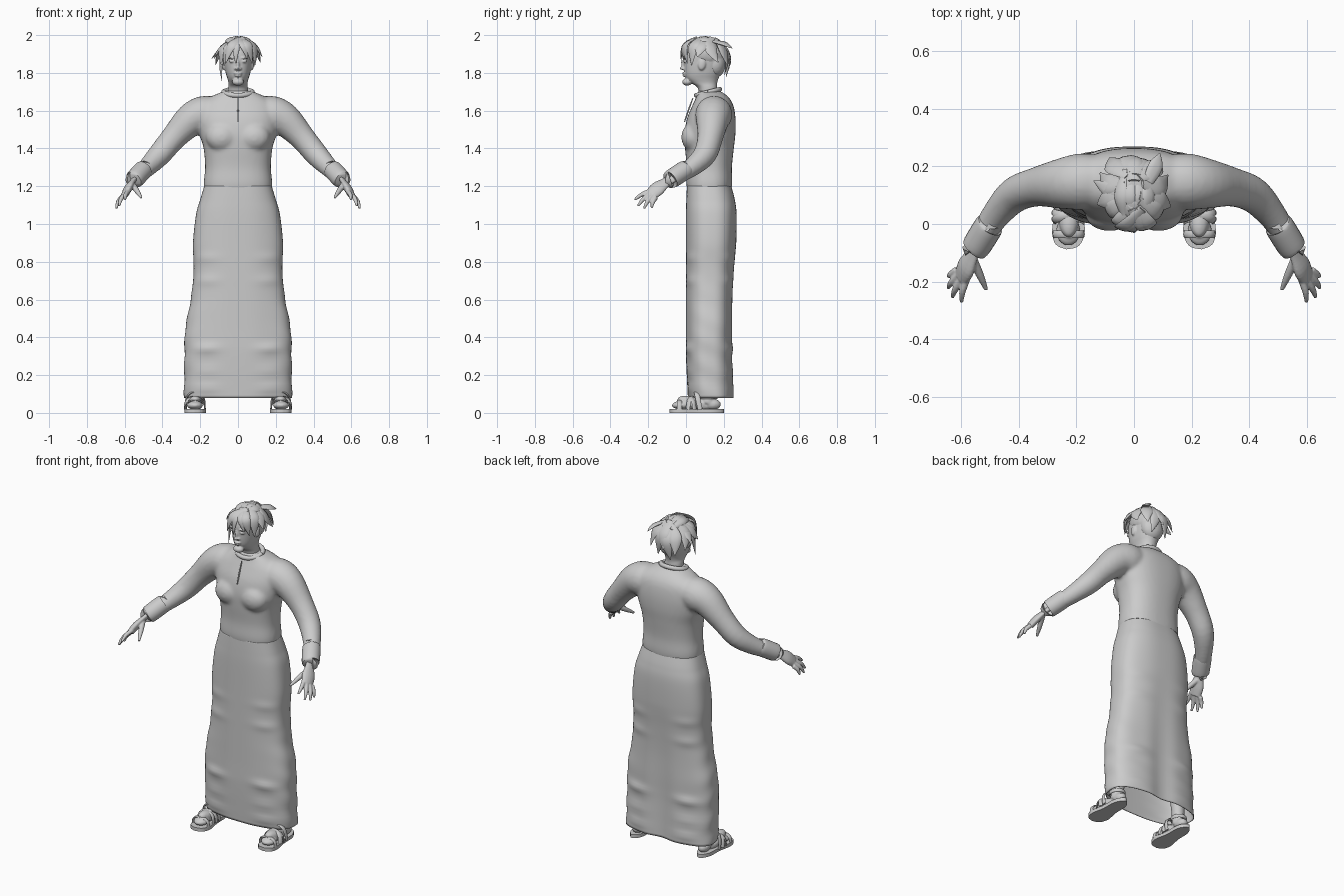
import bpy, bmesh
from math import sin, cos, pi, exp
from mathutils import Vector, Matrix

if "Cube" in bpy.data.objects:
    bpy.data.objects.remove(bpy.data.objects["Cube"], do_unlink=True)

clay = bpy.data.materials.new("light grey")
clay.use_nodes = True
clay.diffuse_color = (.6, .6, .6, 1)
clay.node_tree.nodes["Principled BSDF"].inputs["Base Color"].default_value = (.6, .6, .6, 1)


def finish(name, bm, voxel=0, smooth=0, mirror=False, thick=0):
    """Turn a bmesh into a shaded object, optionally fused, mirrored or thickened."""
    bmesh.ops.recalc_face_normals(bm, faces=bm.faces)
    mesh = bpy.data.meshes.new(name)
    bm.to_mesh(mesh)
    bm.free()
    obj = bpy.data.objects.new(name, mesh)
    bpy.context.collection.objects.link(obj)
    mesh.materials.append(clay)
    for other in bpy.context.selected_objects:
        other.select_set(False)
    obj.select_set(True)
    bpy.context.view_layer.objects.active = obj
    bpy.ops.object.shade_smooth_by_angle(angle=.9)
    if voxel:
        fuse = obj.modifiers.new("fuse", 'REMESH')
        fuse.mode, fuse.voxel_size, fuse.use_smooth_shade = 'VOXEL', voxel, True
    if smooth:
        relax = obj.modifiers.new("relax", 'SMOOTH')
        relax.factor, relax.iterations = .5, smooth
    if thick:
        obj.modifiers.new("cloth", 'SOLIDIFY').thickness = thick
    if mirror:
        obj.modifiers.new("mirror", 'MIRROR').use_mirror_merge = False
    return obj


def spline(rows, steps):
    """Catmull-Rom samples through rows of numbers."""
    rows = [Vector(r) for r in rows]
    pad = [rows[0]] + rows + [rows[-1]]
    out = []
    for a, b, c, d in zip(pad, pad[1:], pad[2:], pad[3:]):
        for i in range(steps):
            t = i / steps
            out.append(b + (c - a) * (t / 2) + (a * 2 - b * 5 + c * 4 - d) * (t * t / 2)
                       + (b * 3 - a - c * 3 + d) * (t ** 3 / 2))
    return out + [rows[-1]]


def loft(bm, rings, caps=True):
    loops = [[bm.verts.new(p) for p in ring] for ring in rings]
    n = len(loops[0])
    for low, high in zip(loops, loops[1:]):
        for i in range(n):
            j = (i + 1) % n
            bm.faces.new((low[i], low[j], high[j], high[i]))
    if caps:
        bm.faces.new(loops[0][::-1])
        bm.faces.new(loops[-1])


def body_rings(rows, steps, n, power):
    """Rounded level sections from (height, half width, front, back)."""
    def bend(v):
        return (1 if v > 0 else -1) * abs(v) ** (2 / power)
    angles = [2 * pi * i / n for i in range(n)]
    return [[Vector((w * bend(cos(a)), (f + b) / 2 + (b - f) / 2 * bend(sin(a)), z)) for a in angles]
            for z, w, f, b in spline(rows, steps)]


def tube(bm, rows, steps=4, n=12, flat=1, centre=None, up=(0, 0, 1)):
    """Tapered tube through (x, y, z, radius); flat squashes it towards centre or up."""
    path = spline(rows, steps)
    rings = []
    for i, p in enumerate(path):
        here = p.xyz
        ahead = (path[min(i + 1, len(path) - 1)].xyz - path[max(i - 1, 0)].xyz).normalized()
        out = here - Vector(centre) if centre else Vector(up)
        side = ahead.cross(out).normalized()
        out = side.cross(ahead)
        rings.append([here + p.w * (side * cos(2 * pi * k / n) + out * (flat * sin(2 * pi * k / n)))
                      for k in range(n)])
    loft(bm, rings)


def blob(bm, place, size, tilt=0):
    bmesh.ops.create_uvsphere(bm, u_segments=20, v_segments=12, radius=1, matrix=Matrix.Translation(place)
                              @ Matrix.Rotation(tilt, 4, 'X') @ Matrix.Diagonal((*size, 1)))


def flip(p):
    return (-p[0], *p[1:])


# Skirt with creased folds over both legs
skirt = body_rings([(.08, .285, .01, .258), (.3, .284, 0, .25), (.45, .278, 0, .25), (.6, .25, 0, .25),
                    (.75, .235, 0, .256), (.9, .238, 0, .266), (1.05, .222, 0, .268),
                    (1.13, .2, .002, .258), (1.2, .179, .005, .24)], 10, 96, 2.7)
for ring in skirt:
    for p in ring:
        front = -1 if p.y < .13 else 1
        leg = exp(-((abs(p.x) - .17) / .07) ** 2)
        low = max(0, 1 - p.z / .9)
        fold = sum(size * exp(-((p.z - z) / .026) ** 2) for z, size in
                   ((.13, .008), (.22, .007), (.34, .012), (.7, .006), (.82, .005)))
        p.y += front * leg * (fold - .004)
        p.y -= front * .022 * low * exp(-(p.x / .07) ** 2) * (front > 0)
        p.x *= 1 + .012 * low * sin(p.z * 48 + p.y * 20)
bm = bmesh.new()
loft(bm, skirt, caps=False)
finish("skirt", bm, thick=.004)

# Bodice and sleeves fused into one garment
arm = [(.1, .15, 1.585, .085), (.18, .147, 1.58, .098), (.25, .14, 1.55, .088), (.34, .128, 1.458, .068),
       (.415, .1, 1.368, .062), (.48, .03, 1.3, .05), (.525, -.04, 1.258, .042)]
bm = bmesh.new()
loft(bm, body_rings([(1.12, .16, .025, .22), (1.2, .181, .003, .243), (1.3, .174, .004, .243),
                     (1.4, .182, -.005, .253), (1.48, .205, -.008, .262), (1.56, .215, .006, .262),
                     (1.63, .2, .035, .25), (1.675, .14, .055, .222), (1.705, .07, .06, .18)], 6, 64, 2.4))
for side in (tuple, flip):
    tube(bm, [side(p) for p in arm], n=24)
    blob(bm, side((.085, .035, 1.46)), (.085, .06, .075))
finish("bodice", bm, voxel=.011, smooth=5)

# Neck opening and collar
bm = bmesh.new()
tube(bm, [(0, .036, 1.665, .003), (0, .012, 1.6, .004), (0, -.008, 1.54, .003)], up=(1, 0, 0))
finish("neck_slit", bm)
bm = bmesh.new()
turns = [2 * pi * i / 40 for i in range(41)]
tube(bm, [(.076 * cos(a), .117 + .062 * sin(a), 1.697 + .016 * sin(a), .013) for a in turns], steps=1)
finish("collar", bm)

# Cuffs
bm = bmesh.new()
tube(bm, [(.5, -.003, 1.288, .046), (.505, -.01, 1.283, .051), (.545, -.075, 1.24, .05),
          (.55, -.082, 1.235, .044)], n=24)
finish("cuffs", bm, mirror=True)

# Hands
bm = bmesh.new()
tube(bm, [(.54, -.065, 1.245, .028), (.56, -.105, 1.222, .029), (.582, -.15, 1.188, .042),
          (.598, -.185, 1.155, .036)], flat=.5, n=16, up=(.7, .1, .7))
for knuckle, tip in (((.58, -.19, 1.175), (.598, -.272, 1.128)), ((.597, -.19, 1.16), (.63, -.255, 1.095)),
                     ((.61, -.178, 1.148), (.645, -.222, 1.082)), ((.615, -.16, 1.14), (.643, -.182, 1.085))):
    a, b = Vector(knuckle), Vector(tip)
    middle = a.lerp(b, .5) + Vector((.006, -.004, .004))
    tube(bm, [(*a, .013), (*middle, .0115), (*b, .006)])
tube(bm, [(.56, -.12, 1.21, .016), (.535, -.175, 1.175, .014), (.512, -.228, 1.14, .007)])
finish("hands", bm, voxel=.004, smooth=3, mirror=True)

# Head, neck and face
bm = bmesh.new()
loft(bm, body_rings([(1.66, .055, .075, .17), (1.72, .052, .062, .165), (1.745, .05, .03, .165),
                     (1.77, .056, .002, .172), (1.8, .065, -.008, .185), (1.85, .073, -.012, .2),
                     (1.9, .076, -.012, .205), (1.95, .065, .01, .195), (1.985, .03, .05, .15)], 4, 40, 2.2))
blob(bm, (0, .006, 1.752), (.032, .026, .02))
blob(bm, (0, -.01, 1.798), (.022, .011, .006))
blob(bm, (0, -.008, 1.786), (.019, .011, .006))
blob(bm, (0, -.018, 1.824), (.009, .016, .009))
blob(bm, (0, -.014, 1.845), (.007, .011, .03), -.15)
for s in (1, -1):
    blob(bm, (s * .012, -.013, 1.822), (.008, .01, .007))
    blob(bm, (s * .032, -.004, 1.861), (.016, .011, .007))
    blob(bm, (s * .033, -.007, 1.88), (.024, .011, .005))
    blob(bm, (s * .074, .085, 1.845), (.01, .02, .032), -.2)
finish("head", bm, voxel=.0045, smooth=3)

# Hair cap and layered locks
scalp = (0, .095, 1.885)
bm = bmesh.new()
blob(bm, (0, .105, 1.905), (.086, .108, .085), -.25)
blob(bm, (0, .155, 1.85), (.07, .056, .075))
finish("hair_cap", bm, voxel=.007, smooth=2)

bm = bmesh.new()
for s in (1, -1):
    for top, bulge, tip, width in (
            ((.012, .06, 1.985), (.055, -.004, 1.945), (.074, .008, 1.85), .026),
            ((.02, .08, 1.988), (.082, .04, 1.94), (.09, .03, 1.84), .032),
            ((.02, .1, 1.99), (.092, .08, 1.94), (.128, .06, 1.885), .034),
            ((.03, .14, 1.985), (.09, .13, 1.93), (.118, .17, 1.855), .036),
            ((.02, .16, 1.98), (.07, .195, 1.92), (.085, .222, 1.835), .036),
            ((.01, .17, 1.975), (.025, .217, 1.9), (.045, .205, 1.79), .036)):
        lean = Vector((0, .008 * (s < 0), -.012 * (s < 0)))
        pts = [Vector(flip(p) if s < 0 else p) + lean for p in (top, bulge, tip)]
        tube(bm, [(*pts[0], width * .5), (*pts[1], width), (*pts[2], .002)], steps=6, n=10, flat=.3, centre=scalp)
for top, bulge, tip, width in (
        ((.02, .05, 1.985), (-.008, -.016, 1.94), (-.012, -.026, 1.85), .02),
        ((.03, .05, 1.985), (-.035, -.01, 1.945), (-.066, -.01, 1.85), .026),
        ((-.01, .05, 1.985), (.03, -.012, 1.945), (.05, -.012, 1.875), .022),
        ((-.05, .06, 1.93), (-.088, .055, 1.85), (-.085, .03, 1.755), .022),
        ((-.04, .1, 1.97), (-.09, .12, 1.93), (-.14, .15, 1.875), .026),
        ((.04, .13, 1.97), (.075, .2, 1.955), (.09, .245, 1.93), .026),
        ((0, .15, 1.985), (0, .215, 1.92), (-.01, .238, 1.84), .034)):
    tube(bm, [(*top, width * .6), (*bulge, width), (*tip, .002)], steps=6, n=10, flat=.3, centre=scalp)
for x in (-.045, -.015, .02, .05):
    tube(bm, [(x * .8, .03, 1.96, .01), (x, .1, 1.988 - abs(x) * .25, .026), (x * .7, .19, 1.955, .008)],
         steps=6, n=10, flat=.4, centre=scalp)
finish("hair_locks", bm)

# Bare feet and lower legs
bm = bmesh.new()
blob(bm, (.228, -.025, .04), (.043, .05, .022))
blob(bm, (.226, .035, .05), (.038, .085, .034), -.3)
blob(bm, (.222, .14, .045), (.033, .045, .03))
tube(bm, [(.222, .115, .05, .036), (.218, .12, .12, .036), (.2, .13, .3, .05)], n=16, up=(0, 1, 0))
finish("feet", bm, voxel=.006, smooth=3, mirror=True)

# Sandal soles
bm = bmesh.new()
outline = spline([(.235, -.088), (.272, -.07), (.284, -.02), (.27, .06), (.265, .15), (.23, .2), (.19, .16),
                  (.184, .06), (.17, -.02), (.19, -.075), (.235, -.088)], 4)[:-1]
loft(bm, [[Vector((x, y, z)) for x, y in outline] for z in (0, .021)])
finish("sandal_soles", bm, mirror=True)

# Sandal straps
bm = bmesh.new()
for start, end, height, drift in ((-.035, -.035, .066, 0), (.01, .045, .082, 0), (.045, .01, .084, 0),
                                  (.075, .075, .112, -.02)):
    arch = []
    for i in range(13):
        t = i / 12
        rise = sin(pi * t) ** .6
        arch.append((.227 - .052 * cos(pi * t), start + (end - start) * t + drift * rise,
                     .018 + (height - .018) * rise, .013))
    tube(bm, arch, steps=1, n=8, flat=.35, centre=(.227, start, .01))
tube(bm, [(.222 + .041 * cos(a), .12 + .045 * sin(a), .085, .011) for a in turns], steps=1, n=8, flat=.35,
     centre=(.222, .12, .085))
finish("sandal_straps", bm, mirror=True)
